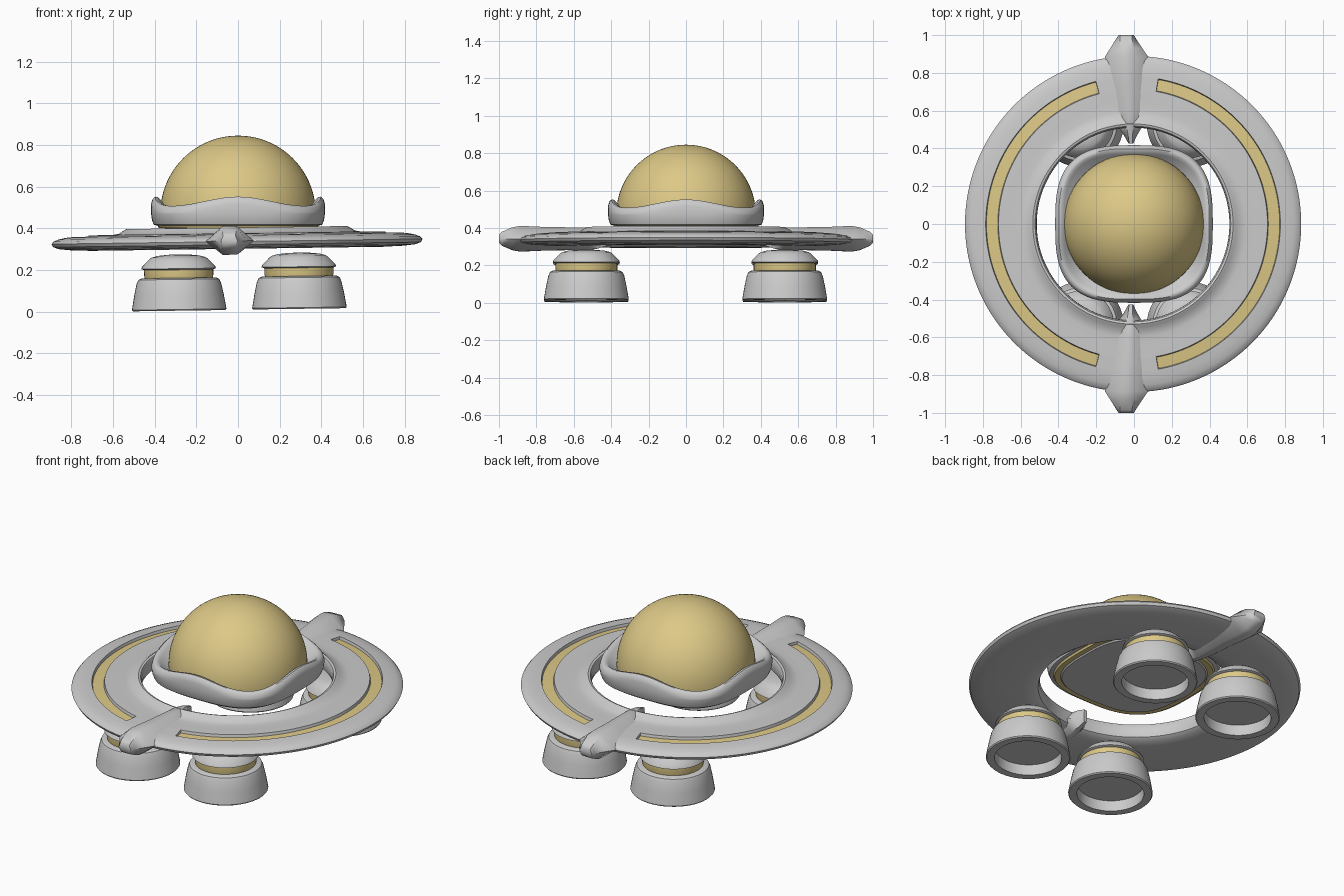
import bpy, bmesh
from math import sin, cos, pi, radians, sqrt, asin

if "Cube" in bpy.data.objects:
    bpy.data.objects.remove(bpy.data.objects["Cube"])

gold = bpy.data.materials.new("gold")
gold.diffuse_color = (0.72, 0.58, 0.24, 1)
gold.use_nodes = True
gold.node_tree.nodes["Principled BSDF"].inputs["Base Color"].default_value = gold.diffuse_color
TILT = radians(-0.8)          # the craft leans very slightly


def finish(name, bm, mat=None, angle=35):
    bmesh.ops.remove_doubles(bm, verts=bm.verts[:], dist=1e-5)
    bmesh.ops.recalc_face_normals(bm, faces=bm.faces[:])
    me = bpy.data.meshes.new(name)
    bm.to_mesh(me)
    bm.free()
    ob = bpy.data.objects.new(name, me)
    bpy.context.collection.objects.link(ob)
    if mat:
        me.materials.append(mat)
    bpy.ops.object.select_all(action='DESELECT')
    ob.select_set(True)
    bpy.context.view_layer.objects.active = ob
    bpy.ops.object.shade_smooth_by_angle(angle=radians(angle))
    return ob


def loft(name, rows, mat=None, wrap_rows=True, wrap_pts=True, caps=False, angle=35):
    """Bridge a list of equal-length point rows into a surface."""
    bm = bmesh.new()
    vs = [[bm.verts.new(p) for p in row] for row in rows]
    n, m = len(vs), len(vs[0])
    for i in range(n if wrap_rows else n - 1):
        for j in range(m if wrap_pts else m - 1):
            a, b = vs[i], vs[(i + 1) % n]
            k = (j + 1) % m
            bm.faces.new((a[j], b[j], b[k], a[k]))
    if caps:
        bm.faces.new(vs[0])
        bm.faces.new(vs[-1])
    return finish(name, bm, mat, angle)


def lathe(name, profile, mat=None, segs=64, closed=False, angle=35):
    rows = [[(r * cos(2 * pi * i / segs), r * sin(2 * pi * i / segs), z) for r, z in profile]
            for i in range(segs)]
    return loft(name, rows, mat, True, closed, angle=angle)


def squircle(t, half, n=3.0):
    """Radius of a rounded square at angle t."""
    return half / (abs(cos(t)) ** n + abs(sin(t)) ** n) ** (1 / n)


# Glass dome
lathe("dome", [(0.373 * cos(a), 0.472 + 0.373 * sin(a))
               for a in [radians(-8 + 98 * i / 24) for i in range(25)]], gold, 96)

# Collar: rounded square band, high on the four sides and dipping at the corners
rows = []
for i in range(128):
    t = 2 * pi * i / 128
    h = 0.53 + 0.022 * cos(4 * t)
    prof = [(0.78, 0.425), (0.93, 0.413), (0.97, 0.418), (0.99, 0.44), (1.0, 0.47), (1.0, h - 0.035),
            (0.985, h - 0.012), (0.955, h), (0.92, h - 0.002), (0.89, h - 0.015), (0.78, h - 0.05)]
    r = squircle(t, 0.417)
    rows.append([(s * r * cos(t), s * r * sin(t), z) for s, z in prof])
loft("collar", rows, angle=50)


# Gold seam under the collar and grey belly plate
def slab(name, half, z0, z1, mat=None, taper=1.0):
    ang = [2 * pi * i / 96 for i in range(96)]
    rows = [[(k * squircle(t, half) * cos(t), k * squircle(t, half) * sin(t), z) for t in ang]
            for k, z in ((taper, z0), (1, z1))]
    loft(name, rows, mat, False, True, True)


slab("gold_seam", 0.392, 0.402, 0.425, gold, 0.97)
slab("belly_plate", 0.36, 0.395, 0.41, None, 0.96)

# Saucer ring, with a groove cut along each side; the groove stops short of the fins
X_LEFT, X_RIGHT, R_MID = -0.19, 0.13, 0.75
a_r, a_l = asin(X_RIGHT / R_MID), asin(-X_LEFT / R_MID)
arcs = {"right": (-pi / 2 + a_r, pi / 2 - a_r), "left": (pi / 2 + a_l, 1.5 * pi - a_l)}


def arc_angles(span, n=96):
    return [span[0] + (span[1] - span[0]) * i / n for i in range(n + 1)]


def ring_row(t, d):
    prof = [(0.51, 0.35), (0.511, 0.385), (0.518, 0.4), (0.53, 0.404), (0.545, 0.396), (0.565, 0.382),
            (0.60, 0.376), (0.65, 0.377), (0.712, 0.375), (0.716, 0.375 - d), (0.776, 0.370 - d),
            (0.78, 0.370), (0.82, 0.366), (0.855, 0.359), (0.88, 0.349), (0.89, 0.337),
            (0.882, 0.322), (0.855, 0.312), (0.80, 0.306), (0.70, 0.302), (0.60, 0.302),
            (0.54, 0.308), (0.518, 0.322)]
    return [(r * cos(t), r * sin(t), z) for r, z in prof]


rows = []
for side, other in (("right", "left"), ("left", "right")):
    s, e = arcs[side]
    nxt = arcs[other][0] + (2 * pi if side == "left" else 0)
    rows.append(ring_row(s - 0.002, 0))
    rows += [ring_row(t, 0.018) for t in arc_angles(arcs[side])]
    rows += [ring_row(e + 0.002 + (nxt - e - 0.004) * i / 8, 0) for i in range(8)]
ring = loft("saucer_ring", rows)
ring.rotation_euler.y = TILT

# Gold light strips lying in the grooves
for side, span in arcs.items():
    strip = loft(side + "_light_strip",
                 [[(r * cos(t), r * sin(t), z) for r, z in
                   ((0.716, 0.352), (0.716, 0.3595), (0.776, 0.3545), (0.776, 0.347))]
                  for t in arc_angles(span)], gold, False, True, True)
    strip.rotation_euler.y = TILT

# Front and back fins: hexagonal section along y (y, centre x, half width, flat half width, half height)
stations = [(0.425, -0.012, 0.012, 0.008, 0.035), (0.47, -0.014, 0.035, 0.012, 0.05),
            (0.525, -0.016, 0.07, 0.018, 0.058), (0.60, -0.02, 0.10, 0.024, 0.058),
            (0.75, -0.028, 0.115, 0.03, 0.06), (0.885, -0.035, 0.115, 0.035, 0.066),
            (0.93, -0.036, 0.085, 0.036, 0.058), (0.985, -0.037, 0.05, 0.032, 0.034),
            (1.0, -0.037, 0.04, 0.03, 0.018)]
for name, sgn in (("front_fin", -1), ("back_fin", 1)):
    fin = loft(name, [[(c - w, sgn * y, 0.34), (c - f, sgn * y, 0.345 + h), (c + f, sgn * y, 0.345 + h),
                       (c + w, sgn * y, 0.34), (c + f, sgn * y, 0.34 - h), (c - f, sgn * y, 0.34 - h)]
                      for y, c, w, f, h in stations], None, False, True, True, 50)
    fin.rotation_euler.y = TILT

# Four thrusters: hollow bell, gold neck, domed cap
bell = [(0.0, 0.062), (0.178, 0.062), (0.180, 0.0), (0.222, 0.0), (0.227, 0.006), (0.215, 0.075),
        (0.203, 0.13), (0.194, 0.15), (0.180, 0.157), (0.0, 0.157)]
neck = [(0.0, 0.15), (0.162, 0.15), (0.166, 0.17), (0.166, 0.2), (0.0, 0.2)]
cap = [(0.0, 0.196), (0.165, 0.196), (0.179, 0.202), (0.176, 0.212), (0.142, 0.247), (0.130, 0.256),
       (0.10, 0.264), (0.05, 0.269), (0.0, 0.27)]
for fb, y in (("front", -0.533), ("back", 0.528)):
    for lr, x in (("left", -0.282), ("right", 0.295)):
        for part, prof, mat in (("bell", bell, None), ("neck", neck, gold), ("cap", cap, None)):
            ob = lathe(f"{fb}_{lr}_thruster_{part}", prof, mat, 48)
            ob.location = (x, y, 0.005 if x < 0 else 0.014)
            ob.rotation_euler.y = TILT
